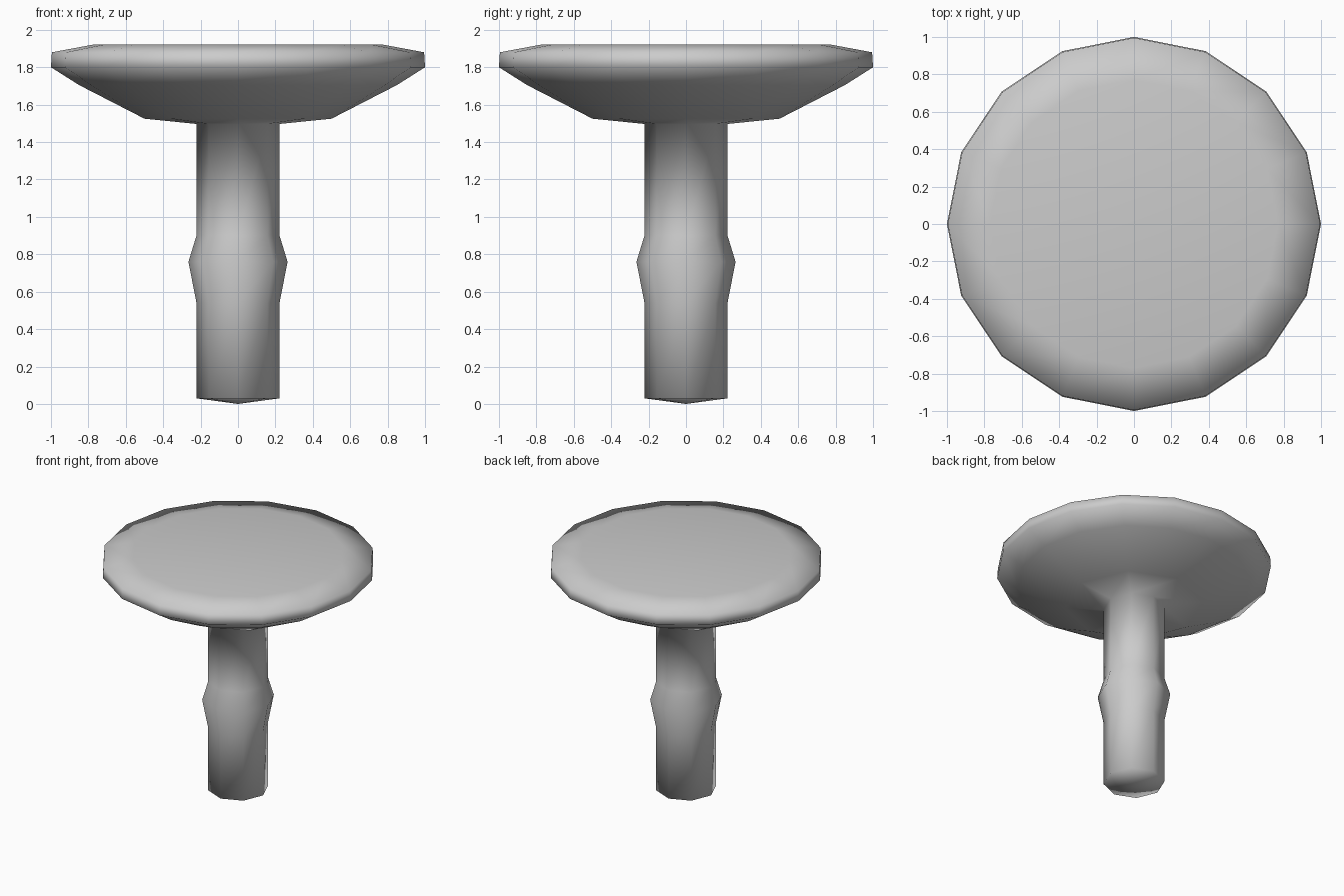
import bpy, bmesh
from math import cos, sin, tau

if "Cube" in bpy.data.objects:
    bpy.data.objects.remove(bpy.data.objects["Cube"])

bm = bmesh.new()


def ring(sides, radius, z):
    return [bm.verts.new((radius * cos(tau * i / sides), radius * sin(tau * i / sides), z))
            for i in range(sides)]


def bridge(low, high):
    n, m = len(low), len(high)
    for i in range(n):
        j = (i + 1) % n
        if m == n:
            bm.faces.new((low[i], low[j], high[j], high[i]))
        else:  # ring doubles its side count
            a, b, c = high[2 * i], high[2 * i + 1], high[(2 * i + 2) % m]
            bm.faces.new((low[i], b, a))
            bm.faces.new((low[i], low[j], b))
            bm.faces.new((low[j], c, b))


def fan(loop, z):
    tip = bm.verts.new((0, 0, z))
    for i, v in enumerate(loop):
        bm.faces.new((v, loop[(i + 1) % len(loop)], tip))


# Profile as sides, radius, height: eight-sided stem, then sixteen-sided cap
profile = [
    (8, 0.222, 0.03), (8, 0.222, 0.54), (8, 0.265, 0.76), (8, 0.222, 0.90),
    (8, 0.222, 1.497),
    (8, 0.50, 1.525), (16, 0.85, 1.705), (16, 1.0, 1.80),
    (16, 0.995, 1.88), (16, 0.77, 1.922),
]
rings = [ring(*p) for p in profile]
for low, high in zip(rings, rings[1:]):
    bridge(low, high)

# Slightly pointed foot and flat top
fan(rings[0], 0.0)
fan(rings[-1], 1.922)

bmesh.ops.recalc_face_normals(bm, faces=bm.faces)
mesh = bpy.data.meshes.new("stem_and_cap")
bm.to_mesh(mesh)
bm.free()
mesh.shade_smooth()
obj = bpy.data.objects.new("stem_and_cap", mesh)
bpy.context.collection.objects.link(obj)
